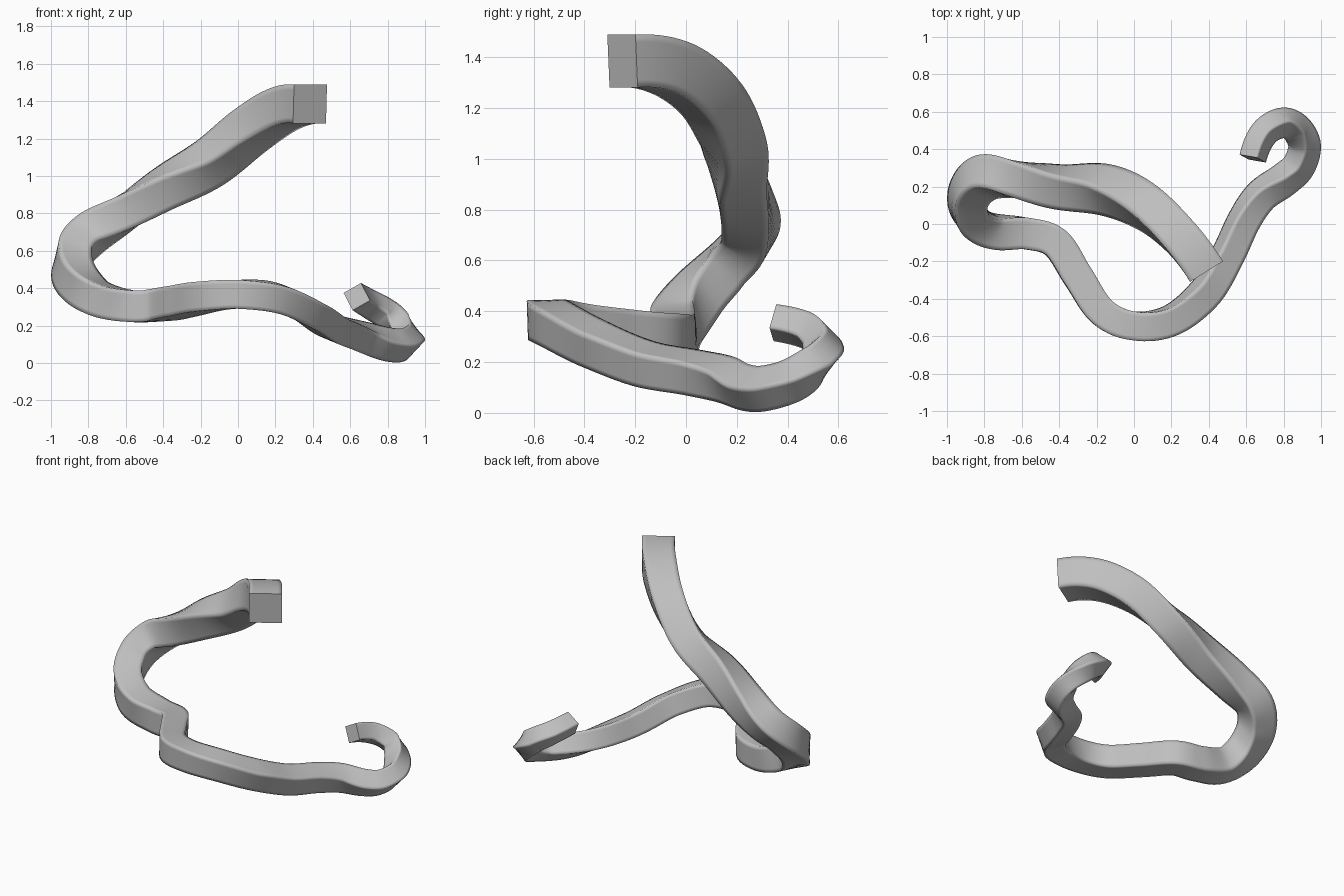
import bpy, bmesh
from mathutils import Vector

cube = bpy.data.objects.get("Cube")
if cube:
    bpy.data.objects.remove(cube, do_unlink=True)

# Centre line of the bar, from the thick upper end to the thin hooked end
PATH = [Vector(p) for p in (
    (.385, -.25, 1.385), (.24, -.06, 1.357), (.06, .095, 1.24), (-.15, .182, 1.07),
    (-.4, .2, .93), (-.62, .24, .795), (-.79, .25, .69), (-.88, .165, .585),
    (-.875, .045, .465), (-.765, -.035, .355), (-.58, -.05, .305), (-.42, -.1, .31),
    (-.3, -.28, .33), (-.17, -.47, .355), (0, -.545, .368), (.2, -.515, .35),
    (.38, -.37, .275), (.5, -.17, .195), (.59, .02, .16), (.68, .15, .133),
    (.8, .235, .1), (.88, .31, .097), (.912, .42, .13), (.867, .51, .197),
    (.79, .54, .265), (.695, .485, .32), (.635, .35, .355))]

# Direction of one long face at chosen path points, which sets the twist
FACING = {
    0: (0, 0, -1), 1: (.12, -.2, -.95), 2: (.33, -.58, -.74), 3: (.3, -.8, -.55),
    4: (.1, -.95, -.25), 5: (0, -1, .08), 6: (0, -.87, .48), 7: (.15, -.58, .7),
    8: (.3, -.5, .72), 9: (.35, -.2, .9), 10: (.05, 0, 1), 14: (0, 0, 1),
    15: (.05, -.15, 1), 16: (.2, -.25, .95), 18: (.3, -.2, .9),
    19: (.35, -.33, .86), 20: (.43, -.5, .74), 21: (.58, -.45, .68),
    22: (.7, -.1, .7), 23: (.5, .5, .7), 24: (0, .7, .7),
    25: (-.4, .35, .8), 26: (-.45, .2, .85)}
STEPS = 8
THICK, THIN = .208, .108

# Square section with a narrow strip beside each corner to soften the shading
SECTION = []
for dx, dy in ((1, 0), (0, 1), (-1, 0), (0, -1)):
    for s in (-1, -.72, .72):
        SECTION.append((dx * s + dy, dy * s - dx))


def facing_at(t):
    """Blend the face direction between the nearest two keys."""
    a = max(k for k in FACING if k <= t)
    b = min(k for k in FACING if k >= t)
    f = (t - a) / (b - a) if b > a else 0
    return Vector(FACING[a]).lerp(Vector(FACING[b]), f)


def point_at(t):
    """Smooth curve through the path points."""
    last = len(PATH) - 1
    i = min(int(t), last - 1)
    f = t - i
    b, c = PATH[i], PATH[i + 1]
    a = PATH[i - 1] if i > 0 else (b - c) * 3 + PATH[i + 2]
    d = PATH[i + 2] if i + 2 <= last else (c - b) * 3 + a
    return (b * 2 + (c - a) * f + (a * 2 - b * 5 + c * 4 - d) * f ** 2
            + (b * 3 - a - c * 3 + d) * f ** 3) / 2


# Sweep a tapering, twisting square along the path
bm = bmesh.new()
last = len(PATH) - 1
rings = []
for n in range(last * STEPS + 1):
    t = n / STEPS
    centre = point_at(t)
    along = (point_at(min(t + .1, last)) - point_at(max(t - .1, 0))).normalized()
    up = facing_at(t)
    up = (up - along * up.dot(along)).normalized()
    side = along.cross(up)
    half = (THICK + (THIN - THICK) * t / last) / 2
    rings.append([bm.verts.new(centre + (side * s + up * u) * half)
                  for s, u in SECTION])
count = len(SECTION)
for r, q in zip(rings, rings[1:]):
    for k in range(count):
        m = (k + 1) % count
        bm.faces.new((r[k], r[m], q[m], q[k])).smooth = True

# Flat end caps
bm.faces.new(rings[0][::-1])
bm.faces.new(rings[-1])
bmesh.ops.recalc_face_normals(bm, faces=bm.faces)

mesh = bpy.data.meshes.new("twisted_bar")
bm.to_mesh(mesh)
bm.free()
bar = bpy.data.objects.new("twisted_bar", mesh)
bpy.context.collection.objects.link(bar)

# Plain grey
grey = bpy.data.materials.new("plain_grey")
grey.use_nodes = True
colour = (.52, .52, .52, 1)
grey.diffuse_color = colour
grey.node_tree.nodes["Principled BSDF"].inputs["Base Color"].default_value = colour
mesh.materials.append(grey)
